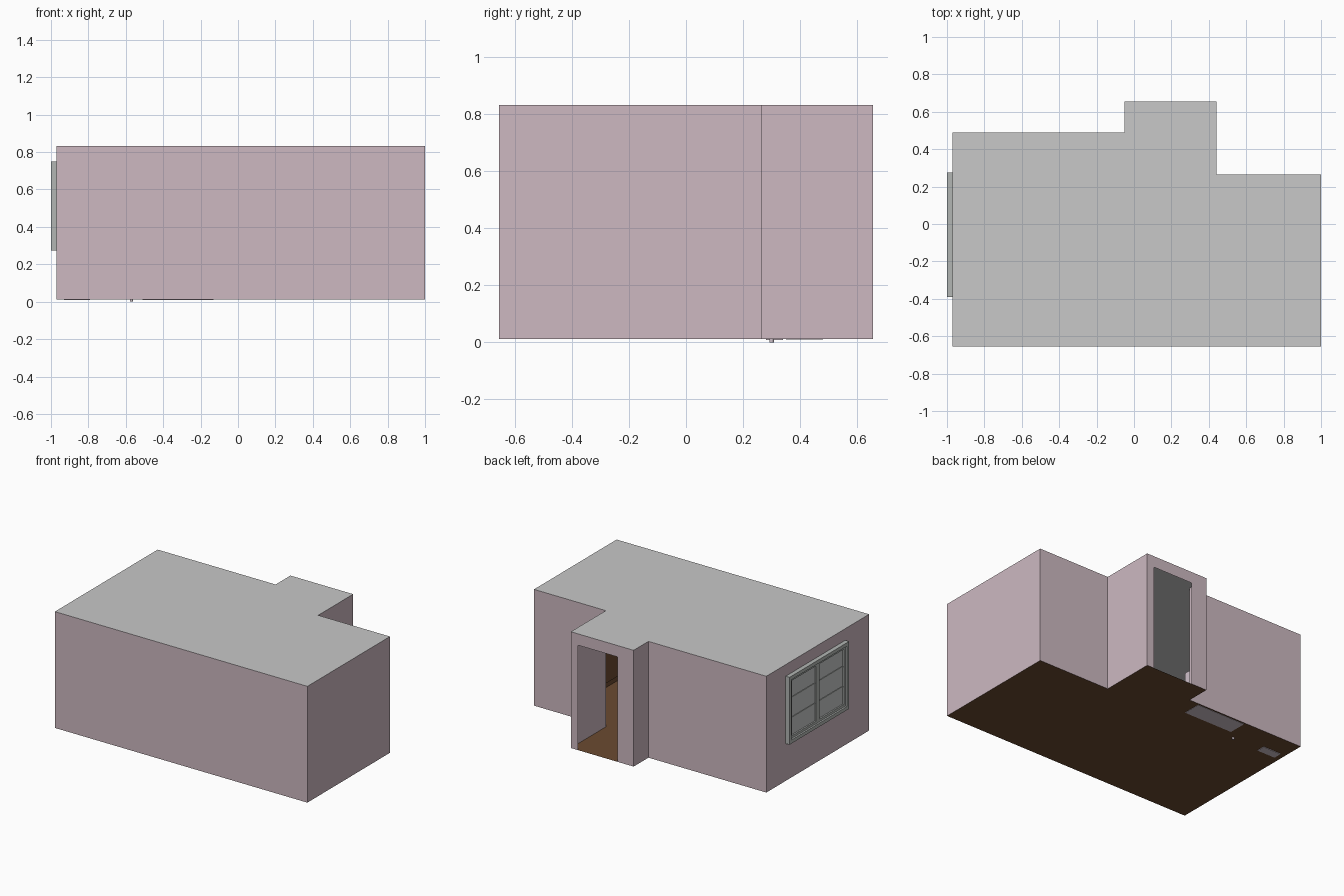
import bpy, bmesh, math

if "Cube" in bpy.data.objects:
    bpy.data.objects.remove(bpy.data.objects["Cube"])


def material(name, srgb):
    m = bpy.data.materials.new(name)
    m.diffuse_color = [((c / 255 + 0.055) / 1.055) ** 2.4 for c in srgb] + [1]
    m.use_nodes = True
    m.node_tree.nodes["Principled BSDF"].inputs["Base Color"].default_value = m.diffuse_color
    return m


PINK = material("pink_wall", (205, 185, 193))
CEIL = material("ceiling_grey", (200, 200, 200))
WOOD = material("brown_wood", (107, 74, 48))
FRAME = material("window_frame_grey", (178, 182, 179))
GLASS = material("pane_grey", (198, 200, 199))
PALE = material("pale_furniture", (208, 194, 203))


def finish(name, bm, mat):
    me = bpy.data.meshes.new(name)
    bm.to_mesh(me)
    bm.free()
    me.materials.append(mat)
    ob = bpy.data.objects.new(name, me)
    bpy.context.collection.objects.link(ob)
    return ob


def add_box(bm, x0, x1, y0, y1, z0, z1):
    vs = bmesh.ops.create_cube(bm, size=1)["verts"]
    for v in vs:
        v.co = ((x0 + x1) / 2 + v.co.x * (x1 - x0),
                (y0 + y1) / 2 + v.co.y * (y1 - y0),
                (z0 + z1) / 2 + v.co.z * (z1 - z0))


def boxes(name, mat, *dims):
    bm = bmesh.new()
    for d in dims:
        add_box(bm, *d)
    return finish(name, bm, mat)


# Room shell: footprint, counter-clockwise
Z0, Z1 = 0.012, 0.832
PLAN = [(-0.97, -0.655), (1, -0.655), (1, 0.265), (0.44, 0.265),
        (0.44, 0.655), (-0.05, 0.655), (-0.05, 0.49), (-0.97, 0.49)]


def slab(name, z, mat, up):
    bm = bmesh.new()
    pts = PLAN if up else PLAN[::-1]
    bm.faces.new([bm.verts.new((x, y, z)) for x, y in pts])
    finish(name, bm, mat)


slab("floor", Z0, WOOD, True)
slab("ceiling", Z1, CEIL, True)

# Walls, with a doorway left open in the porch wall
bm = bmesh.new()


def wall(a, b, z0=Z0, z1=Z1):
    bm.faces.new([bm.verts.new(p) for p in
                  ((*a, z0), (*b, z0), (*b, z1), (*a, z1))])


DOOR_L, DOOR_R, DOOR_TOP = 0.075, 0.385, 0.752
for i, a in enumerate(PLAN):
    b = PLAN[(i + 1) % len(PLAN)]
    if i == 4:
        y = a[1]
        wall(a, (DOOR_R, y))
        wall((DOOR_R, y), (DOOR_L, y), DOOR_TOP, Z1)
        wall((DOOR_L, y), b)
    else:
        wall(a, b)
bmesh.ops.remove_doubles(bm, verts=bm.verts, dist=1e-5)
finish("walls", bm, PINK)

# Window on the left wall
WY0, WY1, WZ0, WZ1, T = -0.39, 0.275, 0.275, 0.75, 0.025
mid = (WY0 + WY1) / 2
boxes("window_frame", FRAME,
      (-1, -0.97, WY0, WY1, WZ1 - T, WZ1),
      (-1, -0.97, WY0, WY1, WZ0, WZ0 + T),
      (-1, -0.97, WY0, WY0 + T, WZ0 + T, WZ1 - T),
      (-1, -0.97, WY1 - T, WY1, WZ0 + T, WZ1 - T))
sash = []
for y0, y1 in ((WY0 + T, mid), (mid, WY1 - T)):
    z0, z1, s = WZ0 + T, WZ1 - T, 0.018
    sash += [(-0.988, -0.971, y0, y0 + s, z0, z1),
             (-0.988, -0.971, y1 - s, y1, z0, z1),
             (-0.988, -0.971, y0 + s, y1 - s, z0, z0 + s),
             (-0.988, -0.971, y0 + s, y1 - s, z1 - s, z1)]
    for k in (1, 2):
        z = z0 + (z1 - z0) * k / 3
        sash.append((-0.981, -0.972, y0 + s, y1 - s, z - 0.004, z + 0.004))
boxes("window_sashes", FRAME, *sash)
boxes("window_panes", GLASS,
      (-0.978, -0.972, WY0 + T, WY1 - T, WZ0 + T, WZ1 - T))

# Curtain rail box inside, above the window
boxes("curtain_box", CEIL, (-0.965, -0.90, -0.6, 0.4, 0.765, 0.825))

# Wardrobe on the right wall, with doors
boxes("wardrobe", WOOD, (0.78, 0.995, -0.64, 0.1, Z0, 0.76),
      *[(0.77, 0.78, -0.635 + k * 0.245, -0.40 + k * 0.245, 0.05, 0.75)
        for k in range(3)])

# Furniture by the back wall whose bases dip just below the floor
boxes("low_cabinet", PALE, (-0.51, -0.13, 0.35, 0.48, 0.010, 0.30))
boxes("small_case", PALE, (-0.93, -0.79, 0.28, 0.34, 0.008, 0.17))
boxes("desk", WOOD, (-0.96, -0.52, 0.26, 0.485, 0.29, 0.31),
      (-0.96, -0.945, 0.27, 0.48, Z0, 0.29),
      (-0.545, -0.53, 0.36, 0.48, Z0, 0.29))

# Desk chair on a single foot
bm = bmesh.new()
for r, z0, z1 in ((0.008, 0.0, 0.17), (0.06, 0.013, 0.022)):
    vs = bmesh.ops.create_cone(bm, cap_ends=True, segments=12, radius1=r,
                               radius2=r, depth=z1 - z0)["verts"]
    bmesh.ops.translate(bm, verts=vs, vec=(-0.57, 0.30, (z0 + z1) / 2))
add_box(bm, -0.64, -0.50, 0.23, 0.36, 0.17, 0.19)
add_box(bm, -0.64, -0.50, 0.23, 0.245, 0.19, 0.36)
finish("desk_chair", bm, PALE)
